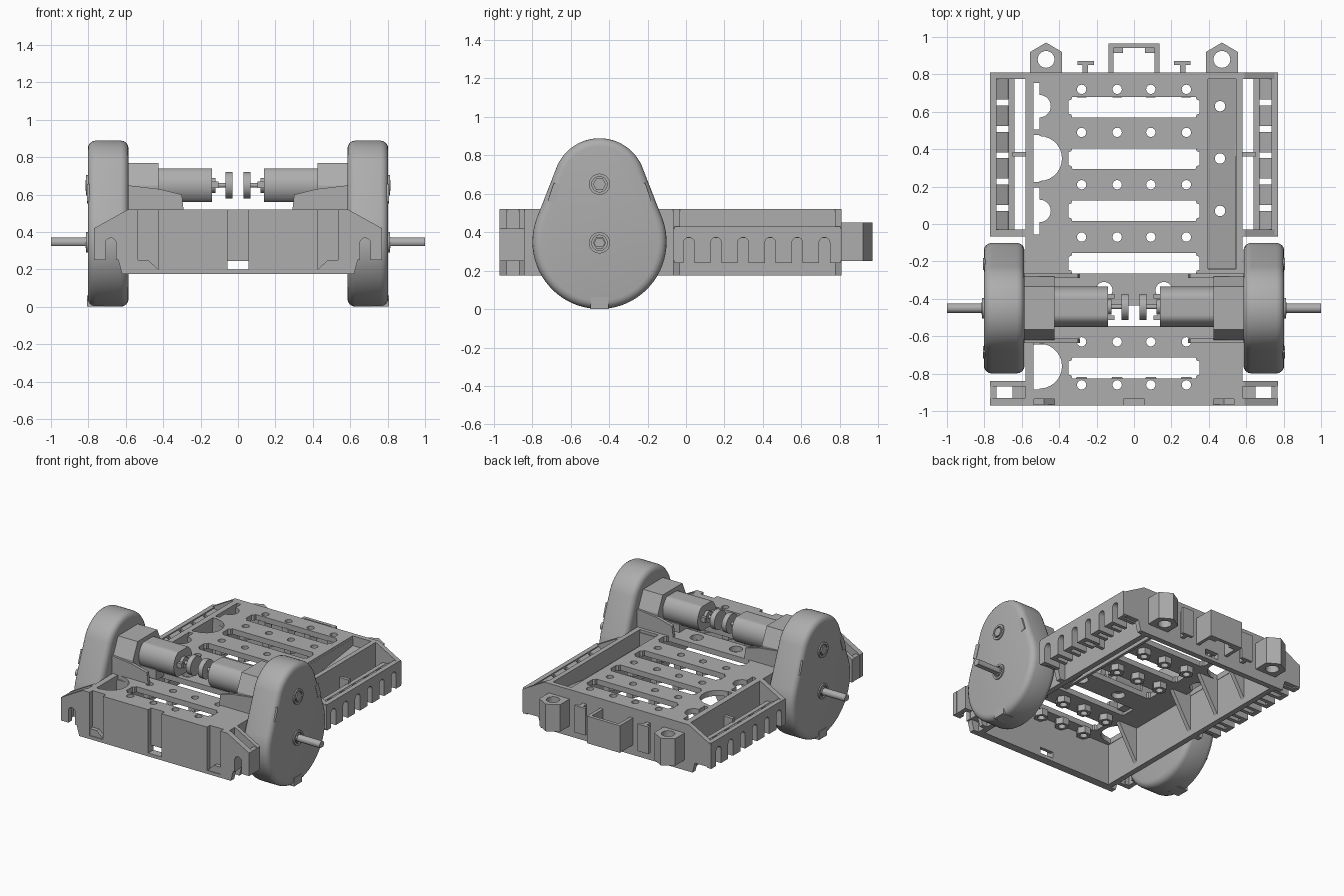
import bpy, bmesh
from math import sin, cos, pi, radians

if "Cube" in bpy.data.objects:
    bpy.data.objects.remove(bpy.data.objects["Cube"], do_unlink=True)

GREY = (0.42, 0.42, 0.42, 1)
plastic = bpy.data.materials.new("grey plastic")
plastic.use_nodes = True
plastic.diffuse_color = GREY
plastic.node_tree.nodes["Principled BSDF"].inputs["Base Color"].default_value = GREY

PLACE = {"x": lambda a, b, t: (t, a, b),
         "y": lambda a, b, t: (a, t, b),
         "z": lambda a, b, t: (a, b, t)}


def rect(a0, a1, b0, b1):
    return [(a0, b0), (a1, b0), (a1, b1), (a0, b1)]


def arc(ca, cb, r, start=0, end=360, n=24):
    full = end - start == 360
    steps = n if full else n + 1
    angles = [radians(start + (end - start) * i / n) for i in range(steps)]
    return [(ca + r * cos(t), cb + r * sin(t)) for t in angles]


def box(x0, x1, y0, y1, z0, z1):
    return (rect(x0, x1, y0, y1), "z", z0, z1)


def make(name, *solids, mirror=False):
    """Build one object from prisms given as (outline, axis, low, high)."""
    bm = bmesh.new()
    for outline, axis, lo, hi in solids:
        rings = [[bm.verts.new(PLACE[axis](a, b, t)) for a, b in outline] for t in (lo, hi)]
        bm.faces.new(rings[0])
        bm.faces.new(rings[1])
        for i in range(len(outline)):
            j = (i + 1) % len(outline)
            bm.faces.new((rings[0][i], rings[0][j], rings[1][j], rings[1][i]))
    bmesh.ops.recalc_face_normals(bm, faces=bm.faces[:])
    mesh = bpy.data.meshes.new(name)
    bm.to_mesh(mesh)
    bm.free()
    mesh.materials.append(plastic)
    obj = bpy.data.objects.new(name, mesh)
    bpy.context.collection.objects.link(obj)
    if mirror:
        obj.modifiers.new("Mirror", "MIRROR")
    return obj


def activate(obj):
    bpy.ops.object.select_all(action="DESELECT")
    obj.select_set(True)
    bpy.context.view_layer.objects.active = obj


def cut(obj, *solids):
    cutter = make("cutter", *solids)
    mod = obj.modifiers.new("Cut", "BOOLEAN")
    mod.operation, mod.solver, mod.object = "DIFFERENCE", "EXACT", cutter
    activate(obj)
    bpy.ops.object.modifier_move_to_index(modifier="Cut", index=0)
    bpy.ops.object.modifier_apply(modifier="Cut")
    bpy.data.objects.remove(cutter, do_unlink=True)


def smooth(obj, bevel=0, segments=4):
    activate(obj)
    if bevel:
        mod = obj.modifiers.new("Bevel", "BEVEL")
        mod.width, mod.segments, mod.angle_limit = bevel, segments, radians(50)
        bpy.ops.object.modifier_move_to_index(modifier="Bevel", index=0)
        bpy.ops.object.modifier_apply(modifier="Bevel")
    bpy.ops.object.shade_smooth_by_angle(angle=radians(35))


# Chassis: hollow tray, open underneath
chassis = make("chassis", box(-.58, .58, -.97, .81, .175, .52))
cut(chassis, box(-.54, .54, -.91, .77, .1, .48))

# Deck cutouts: long slots, screw holes, scalloped side openings
hole_rows = [.72, .49, .21, -.07, -.63, -.86]
hole_spots = [(x, y) for y in hole_rows for x in (-.28, -.09, .09, .28)]
holes = [(arc(x, y, .025, n=16), "z", .4, .6) for x, y in hole_spots]


def slot(y):
    half = [(.33, -.055), (.335, -.04), (.35, -.035), (.35, .035), (.335, .04), (.33, .055)]
    return ([(a, y + b) for a, b in half] + [(-a, y - b) for a, b in half], "z", .4, .6)


def scallop(y, r):
    outline = [(-.537, y - .125), (-.505, y - .125)] + arc(-.505, y, r, -90, 90, 14)
    return (outline + [(-.505, y + .125), (-.537, y + .125)], "z", .4, .6)


cut(chassis, *holes)
cut(chassis, *[slot(y) for y in (.625, .35, .07, -.21, -.77)])
cut(chassis, scallop(.63, .06), scallop(.35, .12), scallop(.07, .06), scallop(-.76, .12))
cut(chassis, box(-.36, .36, -.545, -.435, .4, .6),
    *[(arc(s * .16, -.355, .045), "z", .4, .6) for s in (-1, 1)])

# Sloping channel sunk into one side of the deck
cut(chassis, box(.395, .545, -.24, .775, .4, .6))
floor = make("channel_floor", ([(-.24, .28), (.79, .42), (.79, .45), (-.24, .31)], "x", .39, .55))
cut(floor, *[(arc(.46, y, .028), "z", .1, .6) for y in (.63, .35, .07)])
make("channel_side", box(.375, .396, -.24, .78, .28, .5))
make("channel_end", box(.375, .55, -.255, -.235, .28, .5))

# Front wall recesses and the see-through gap at the bottom
cut(chassis, *[box(x - .055, x + .055, -1, -.935, .2, .6) for x in (-.48, 0, .48)])
cut(chassis, box(-.055, .055, -1, -.85, .2, .245))
cut(chassis, box(-.055, .055, .7, .9, .2, .245))
make("recess_wedge", ([(.425, .2), (.535, .2), (.535, .25), (.48, .25)], "y", -.965, -.93), mirror=True)

# Hexagonal screw bosses and gussets below the deck
bosses = make("screw_bosses", *[(arc(x, y, .05, n=6), "z", .435, .485) for x, y in hole_spots])
cut(bosses, *holes)
make("gussets", *[([(-.55, .49), (-.38, .49), (-.55, .2)], "y", y - .015, y + .015)
                  for y in (.49, .21, -.07, -.63)])

# Side racks: slotted outer wall with teeth behind it
rack_y = [.015 + .141 * i for i in range(6)]
arches = [([(y + .028, .1)] + arc(y, .345, .028, 0, 180, 12) + [(y - .028, .1)], "x", .5, .9)
          for y in rack_y]
wall = make("rack_wall", box(.735, .77, -.06, .805, .24, .43), mirror=True)
cut(wall, *arches)
tooth = [(.74, .24), (.64, .24), (.64, .34), (.675, .39), (.74, .425)]
teeth = make("rack_teeth", *[(tooth, "y", y - .055, y + .055) for y in rack_y], mirror=True)
cut(teeth, *arches)
make("rack_bar", box(.64, .672, -.06, .8, .37, .39), box(.57, .65, .36, .385, .24, .42), mirror=True)

# Chamfered end plates of the racks, and the front wings
end_profile = [(.56, .175), (.62, .175), (.64, .25), (.77, .25), (.77, .42), (.59, .52), (.56, .52)]
make("rack_ends", (end_profile, "y", .775, .81), (end_profile, "y", -.068, -.03), mirror=True)
wings = make("front_wings", (end_profile, "y", -.97, -.93), (end_profile, "y", -.87, -.84), mirror=True)
cut(wings, ([(.708, .1)] + arc(.68, .34, .028, 0, 180, 12) + [(.652, .1)], "y", -1.1, -.7))
make("wing_sides", box(.735, .768, -.96, -.85, .25, .42),
     box(.57, .65, -.935, -.865, .25, .42), mirror=True)

# Rear fittings: pointed lugs, open bracket, T-shaped hooks
lug_shape = [(.385, .8), (.555, .8), (.555, .92), (.47, .97), (.385, .92)]
lug = make("rear_lugs", (lug_shape, "z", .25, .45), mirror=True)
cut(lug, (arc(.47, .88, .045), "z", .1, .6))
make("rear_bracket", ([(-.135, .8), (-.135, .965), (.135, .965), (.135, .8), (.11, .8), (.11, .94),
                       (-.11, .94), (-.11, .8)], "z", .25, .45))
make("bracket_lips", box(.06, .115, .915, .945, .25, .43), mirror=True)
make("rear_hooks", box(.245, .275, .8, .855, .25, .45), box(.213, .303, .85, .872, .25, .45), mirror=True)


# Pear-shaped gear housings, the hull of two circles
def pear(n=72):
    points = []
    for i in range(n):
        t = 2 * pi * i / n
        z, r = max(((.35, .349), (.648, .241)), key=lambda c: c[1] + c[0] * sin(t))
        points.append((-.45 + r * cos(t), z + r * sin(t)))
    return points


housing = make("gear_housing", (pear(), "x", .585, .803), mirror=True)
smooth(housing, .042)


# Snap clips around the housing rim
def clip(y, z, angle, w, h):
    c, s = cos(angle), sin(angle)
    return ([(y + a * c - b * s, z + a * s + b * c) for a, b in rect(-w, w, -h, h)], "x", .72, .806)


make("housing_clips", clip(-.45, .032, 0, .048, .03), clip(-.686, .605, -.33, .018, .05),
     clip(-.214, .605, .33, .018, .05), mirror=True)

# Bearing bosses and axles
for name, z in (("axle_boss", .345), ("motor_boss", .65)):
    ring = make(name, (arc(-.45, z, .055, n=32), "x", .79, .812), mirror=True)
    cut(ring, (arc(-.45, z, .04, n=32), "x", .804, .9))
    smooth(ring)
    make(name + "_nut", (arc(-.45, z, .034, n=6), "x", .79, .815), mirror=True)
axle = make("axle", (arc(-.45, .345, .026, -50, 230, 20), "x", .78, 1), mirror=True)
smooth(axle)

# Motors with gearbox block, mounts, shaft and pinion
block_shape = [(-.62, .5), (-.28, .5), (-.28, .65), (-.335, .77), (-.565, .77), (-.62, .65)]
make("gearbox_block", (block_shape, "x", .425, .6), mirror=True)
make("motor_saddle", box(.3, .44, -.53, -.35, .5, .58), mirror=True)
mount = [(.29, .51), (.59, .51), (.59, .65), (.42, .63), (.3, .6)]
make("motor_mounts", (mount, "y", -.635, -.612), (mount, "y", -.288, -.265), mirror=True)
can = [(y, min(max(z, .56), .74)) for y, z in arc(-.443, .65, .108, 5, 365, 36)]
motor = make("motor_can", (can, "x", .14, .43), mirror=True)
smooth(motor)
shaft = make("motor_shaft", (arc(-.443, .65, .04), "x", .12, .145),
             (arc(-.443, .65, .012, n=12), "x", .055, .125), mirror=True)
smooth(shaft)
make("motor_terminals", *[box(.105, .15, y - .012, y + .012, .635, .67) for y in (-.5, -.386)], mirror=True)
pinion = make("motor_disc", (arc(-.443, .65, .07, n=32), "x", .03, .067), mirror=True)
smooth(pinion)
